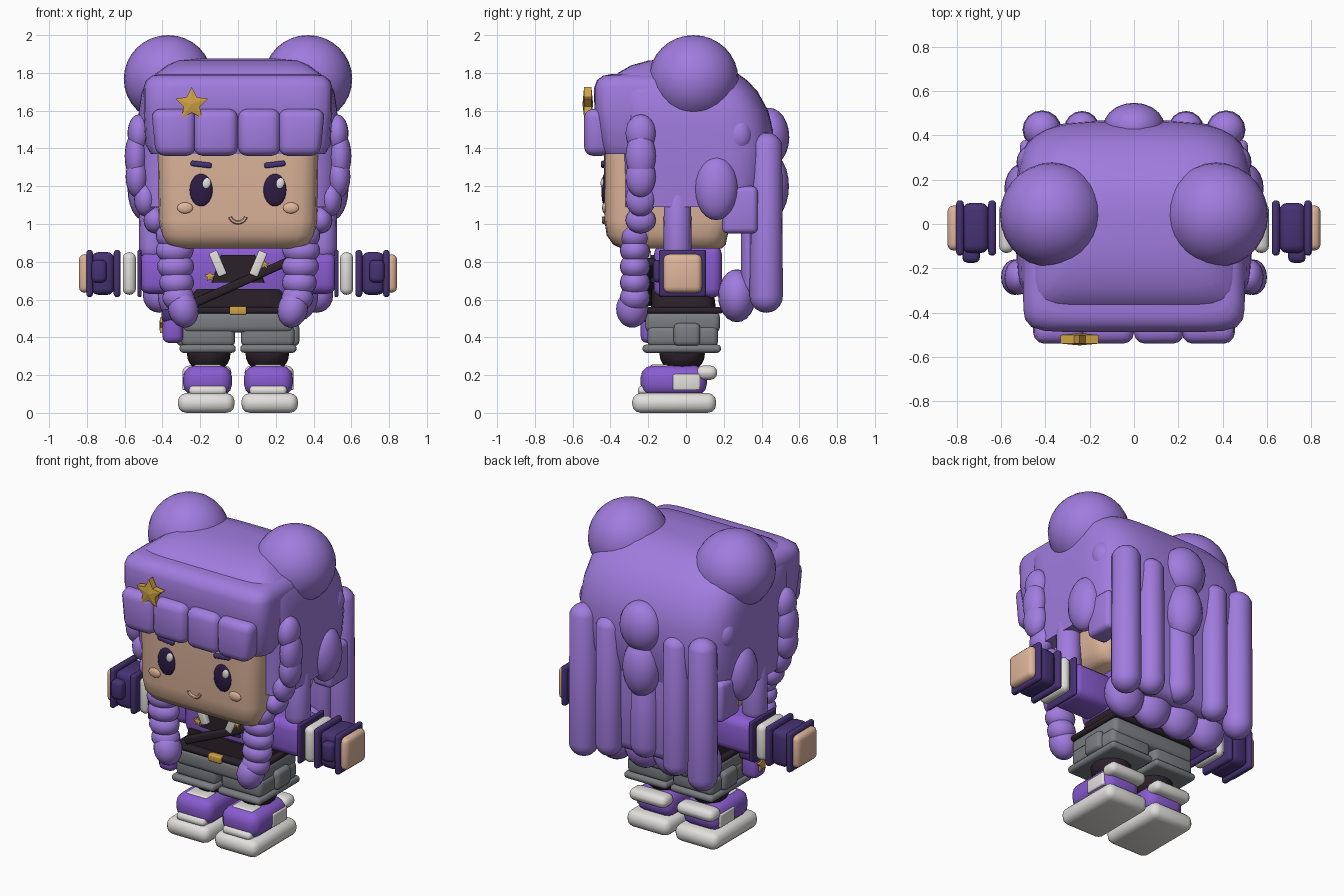
import bpy, bmesh, math
from mathutils import Matrix, Vector

if "Cube" in bpy.data.objects:
    bpy.data.objects.remove(bpy.data.objects["Cube"])


def mat(name, r, g, b):
    m = bpy.data.materials.new(name)
    m.diffuse_color = [(c / 255 / 12.92 if c < 11 else ((c / 255 + .055) / 1.055) ** 2.4) for c in (r, g, b)] + [1]
    m.use_nodes = True
    m.node_tree.nodes["Principled BSDF"].inputs["Base Color"].default_value = m.diffuse_color
    return m


HAIR = mat("hair_purple", 161, 124, 223)
JACKET = mat("jacket_purple", 138, 92, 209)
DARK = mat("dark_purple", 70, 50, 115)
SKIN = mat("skin", 223, 182, 156)
BLACK = mat("black", 43, 33, 41)
GREY = mat("grey", 122, 125, 129)
WHITE = mat("white", 226, 224, 220)
GOLD = mat("gold", 207, 162, 68)
EYE = mat("eye_dark", 46, 27, 68)


def finish(name, bm, m, angle=40):
    bmesh.ops.recalc_face_normals(bm, faces=bm.faces)
    me = bpy.data.meshes.new(name)
    bm.to_mesh(me)
    bm.free()
    me.materials.append(m)
    ob = bpy.data.objects.new(name, me)
    bpy.context.collection.objects.link(ob)
    bpy.context.view_layer.objects.active = ob
    ob.select_set(True)
    bpy.ops.object.shade_smooth_by_angle(angle=math.radians(angle))
    ob.select_set(False)
    return ob


def box(name, m, x, y, z, bevel=.03, tilt=0, shear=0):
    """Rounded box from (min, max) ranges, tilted about y; shear moves the outer bottom edge sideways."""
    bm = bmesh.new()
    bmesh.ops.create_cube(bm, size=1)
    size = [r[1] - r[0] for r in (x, y, z)]
    bmesh.ops.scale(bm, vec=size, verts=bm.verts)
    for v in bm.verts:
        if v.co.z < 0 and v.co.x * shear < 0:
            v.co.x += shear
    bmesh.ops.bevel(bm, geom=bm.edges[:], offset=min(bevel, min(size) * .48), segments=3,
                    profile=.5, affect='EDGES')
    mid = Vector([(r[0] + r[1]) / 2 for r in (x, y, z)])
    bmesh.ops.transform(bm, matrix=Matrix.Translation(mid) @ Matrix.Rotation(tilt, 4, 'Y'), verts=bm.verts)
    return finish(name, bm, m)


def ball(name, m, c, r, tilt=0, seg=20):
    bm = bmesh.new()
    bmesh.ops.create_uvsphere(bm, u_segments=seg, v_segments=seg // 2 + 2, radius=1)
    M = Matrix.Translation(c) @ Matrix.Rotation(tilt, 4, 'Y') @ Matrix.Diagonal((*r, 1))
    bmesh.ops.transform(bm, matrix=M, verts=bm.verts)
    return finish(name, bm, m)


def loft(name, m, levels, front_power, back_power, n=64):
    """Stack of rounded-square rings: (z, half width, front y, back y)."""
    bm = bmesh.new()
    rings = []
    for z, hx, yf, yb in levels:
        ring = []
        for i in range(n):
            a = 2 * math.pi * i / n
            c, s = math.cos(a), math.sin(a)
            p = front_power if s < 0 else back_power
            k = (abs(c) ** p + abs(s) ** p) ** (-1 / p)
            ring.append(bm.verts.new((hx * c * k, (yf + yb) / 2 + (yb - yf) / 2 * s * k, z)))
        rings.append(ring)
    for a, b in zip(rings, rings[1:]):
        for i in range(n):
            bm.faces.new((a[i], a[(i + 1) % n], b[(i + 1) % n], b[i]))
    bm.faces.new(rings[0])
    bm.faces.new(rings[-1])
    return finish(name, bm, m, 50)


def strand(name, m, x, y, z0, z1, r):
    """Vertical lock with round ends."""
    bm = bmesh.new()
    bmesh.ops.create_uvsphere(bm, u_segments=16, v_segments=10, radius=r)
    for v in bm.verts:
        v.co.z += (z1 - r) if v.co.z > 0 else (z0 + r)
        v.co += Vector((x, y, 0))
    return finish(name, bm, m)


def star(name, c, r, depth, axis='Y'):
    """Five-pointed star with a raised middle."""
    bm = bmesh.new()
    rim = []
    for i in range(10):
        a, q = math.pi * i / 5, r if i % 2 == 0 else r * .5
        rim.append([bm.verts.new((q * math.sin(a), s * depth * .7, q * math.cos(a))) for s in (-1, 1)])
    tips = [bm.verts.new((0, s * depth, 0)) for s in (-1, 1)]
    for i in range(10):
        a, b = rim[i], rim[(i + 1) % 10]
        bm.faces.new((a[0], b[0], b[1], a[1]))
        bm.faces.new((a[0], b[0], tips[0]))
        bm.faces.new((a[1], b[1], tips[1]))
    R = Matrix.Rotation(math.pi / 2, 4, 'Z') if axis == 'X' else Matrix()
    bmesh.ops.transform(bm, matrix=Matrix.Translation(c) @ R, verts=bm.verts)
    return finish(name, bm, GOLD, 20)


def span(s, a, b):
    return tuple(sorted((s * a, s * b)))


# Head and hair shell
loft("head", SKIN, [(.87, .34, -.34, .19), (.89, .38, -.385, .21), (.94, .405, -.42, .22), (1.02, .42, -.432, .25),
                    (1.55, .43, -.435, .3)], 8, 8)
loft("hair_shell", HAIR, [(1.09, .515, -.33, .41), (1.25, .525, -.33, .455), (1.37, .53, -.335, .467),
                          (1.5, .53, -.34, .46), (1.6, .525, -.35, .435), (1.7, .51, -.37, .38),
                          (1.76, .48, -.385, .325), (1.80, .43, -.36, .27), (1.84, .375, -.29, .21),
                          (1.865, .32, -.2, .14), (1.875, .2, -.1, .06)], 8, 4)
loft("front_hair", HAIR, [(1.37, .46, -.44, .1), (1.42, .49, -.455, .1), (1.6, .50, -.485, .1), (1.72, .50, -.487, .1),
                          (1.76, .488, -.472, .09), (1.785, .455, -.44, .07), (1.793, .42, -.4, .05)], 9, 9)
box("back_hair", HAIR, (-.41, .41), (.29, .42), (.62, 1.25), .06)
for i, (a, b, sh) in enumerate([(-.46, -.225, .025), (-.235, 0, 0), (0, .225, 0), (.215, .46, -.025)]):
    box(f"fringe_{i}", HAIR, (a, b), (-.54, -.40), (1.36, 1.61), .05, 0, sh)
star("hair_star", (-.245, -.52, 1.635), .09, .028)

# Back locks
ball("back_curl_top", HAIR, (0, .44, 1.46), (.138, .107, .155))
ball("back_curl_mid", HAIR, (0, .44, 1.2), (.115, .105, .18))
strand("back_lock_middle", HAIR, 0, .40, .62, 1.2, .09)
for x in (-.3, -.1, .1, .3):
    ball("back_lock_tip", HAIR, (x, .27, .62), (.125, .1, .14))

for s in (-1, 1):
    # Hair on each side
    ball("hair_bun", HAIR, (s * .37, .04, 1.768), (.235, .237, .232), seg=28)
    strand("outer_back_lock", HAIR, s * .415, .425, .53, 1.485, .088)
    strand("inner_back_lock", HAIR, s * .235, .43, .58, 1.46, .08)
    strand("side_lock", HAIR, s * .45, -.045, .8, 1.2, .075)
    ball("side_curl", HAIR, (s * .5, .16, 1.19), (.085, .115, .17))
    ball("rear_curl", HAIR, (s * .47, .28, 1.47), (.06, .07, .09))
    box("rear_side_hair", HAIR, span(s, .38, .515), (.19, .38), (.95, 1.2), .03)
    for z, x, rz in ((1.48, .525, .1), (1.36, .54, .13), (1.25, .535, .11), (1.13, .49, .09), (1.02, .44, .07)):
        ball("upper_braid", HAIR, (s * x, -.24, z), (.06, .08, rz))
    for z, x, rx in ((.94, .36, .075), (.86, .335, .1), (.775, .33, .098), (.69, .325, .092), (.61, .315, .085)):
        ball("lower_braid", HAIR, (s * x, -.27, z), (rx, .08, .072))
    ball("braid_tip", HAIR, (s * .29, -.285, .55), (.08, .085, .1), s * .25)

    # Face details
    ball("eye", EYE, (s * .195, -.43, 1.18), (.062, .018, .087))
    ball("eye_shine", WHITE, (s * .195 + .028, -.442, 1.215), (.022, .01, .03), .3)
    box("eyebrow", DARK, (s * .195 - .056, s * .195 + .056), (-.45, -.42), (1.301, 1.33), .01, -s * .12)
    ball("cheek", SKIN, (s * .28, -.43, 1.085), (.042, .014, .029))

    # Arm
    box("sleeve", JACKET, span(s, .22, .52), (-.13, .1), (.63, .85), .05)
    for a, b, d, m, n in ((.51, .532, .125, DARK, "thin_cuff"), (.54, .61, .113, WHITE, "white_cuff"),
                          (.622, .658, .125, DARK, "inner_band"), (.655, .775, .113, DARK, "forearm"),
                          (.768, .803, .125, DARK, "wrist_band"), (.78, .842, .102, SKIN, "hand")):
        box(n, m, span(s, a, b), (-.018 - d, -.018 + d), (.738 - d, .738 + d), .035)
    box("arm_pocket", DARK, span(s, .695, .775), (-.175, -.1), (.69, .81), .025)

    # Trousers, leg and shoe
    box("trouser_leg", GREY, span(s, .015, .3), (-.205, .17), (.35, .46), .03)
    box("trouser_cuff", GREY, span(s, .012, .31), (-.23, .185), (.318, .362), .02)
    box("trouser_pocket", GREY, span(s, .27, .325), (-.065, .075), (.355, .475), .025)
    ball("shin", BLACK, (s * .155, -.02, .31), (.115, .12, .1))
    box("shoe_sole", WHITE, span(s, .018, .318), (-.285, .16), (0, .105), .045)
    box("shoe_upper", JACKET, span(s, .032, .29), (-.24, .11), (.09, .25), .06)
    box("shoe_toe", WHITE, span(s, .06, .26), (-.255, -.15), (.09, .145), .025)
    box("shoe_tongue", WHITE, span(s, .085, .235), (-.19, -.09), (.225, .256), .015)
    box("shoe_strap", WHITE, span(s, .2, .295), (-.07, .075), (.12, .205), .01)
    box("shoe_heel", WHITE, span(s, .035, .295), (.055, .165), (.175, .25), .035)
    box("chest_strap", WHITE, (s * .107 - .024, s * .107 + .024), (-.222, -.185), (.722, .858), .008, s * .4)

# Smile
bm = bmesh.new()
rows = []
for i in range(13):
    a = math.radians(200 + 140 * i / 12)
    rows.append([bm.verts.new(((.044 + .01 * math.cos(t)) * math.cos(a), -.433 + .012 * math.sin(t),
                               1.052 + (.044 + .01 * math.cos(t)) * math.sin(a)))
                 for t in [math.pi * k / 3 for k in range(6)]])
for p, q in zip(rows, rows[1:]):
    for k in range(6):
        bm.faces.new((p[k], p[(k + 1) % 6], q[(k + 1) % 6], q[k]))
bm.faces.new(rows[0])
bm.faces.new(rows[-1])
finish("smile", bm, SKIN)

# Torso
box("jacket", JACKET, (-.27, .27), (-.17, .19), (.61, .89), .05)
loft("waist", BLACK, [(.54, .27, -.185, .16), (.655, .25, -.185, .145)], 6, 6)
loft("shirt_front", BLACK, [(.69, .14, -.188, -.1), (.835, .09, -.188, -.1)], 8, 8)
box("sash", BLACK, (-.25, .29), (-.215, -.16), (.67, .715), .012, -.42)
star("badge_left", (-.148, -.185, .722), .03, .014)
star("badge_right", (.14, -.205, .785), .025, .014)

# Belt, hips and pouch
box("belt", BLACK, (-.3, .3), (-.225, .195), (.525, .56), .015)
box("buckle", GOLD, (-.045, .045), (-.24, -.2), (.52, .563), .008)
box("hips", GREY, (-.29, .29), (-.215, .18), (.425, .535), .03)
box("pouch", JACKET, (-.4, -.29), (-.24, -.12), (.37, .53), .035)
box("pouch_flap", DARK, (-.405, -.28), (-.245, -.115), (.48, .55), .025)
star("pouch_star", (-.403, -.18, .46), .045, .014, 'X')
